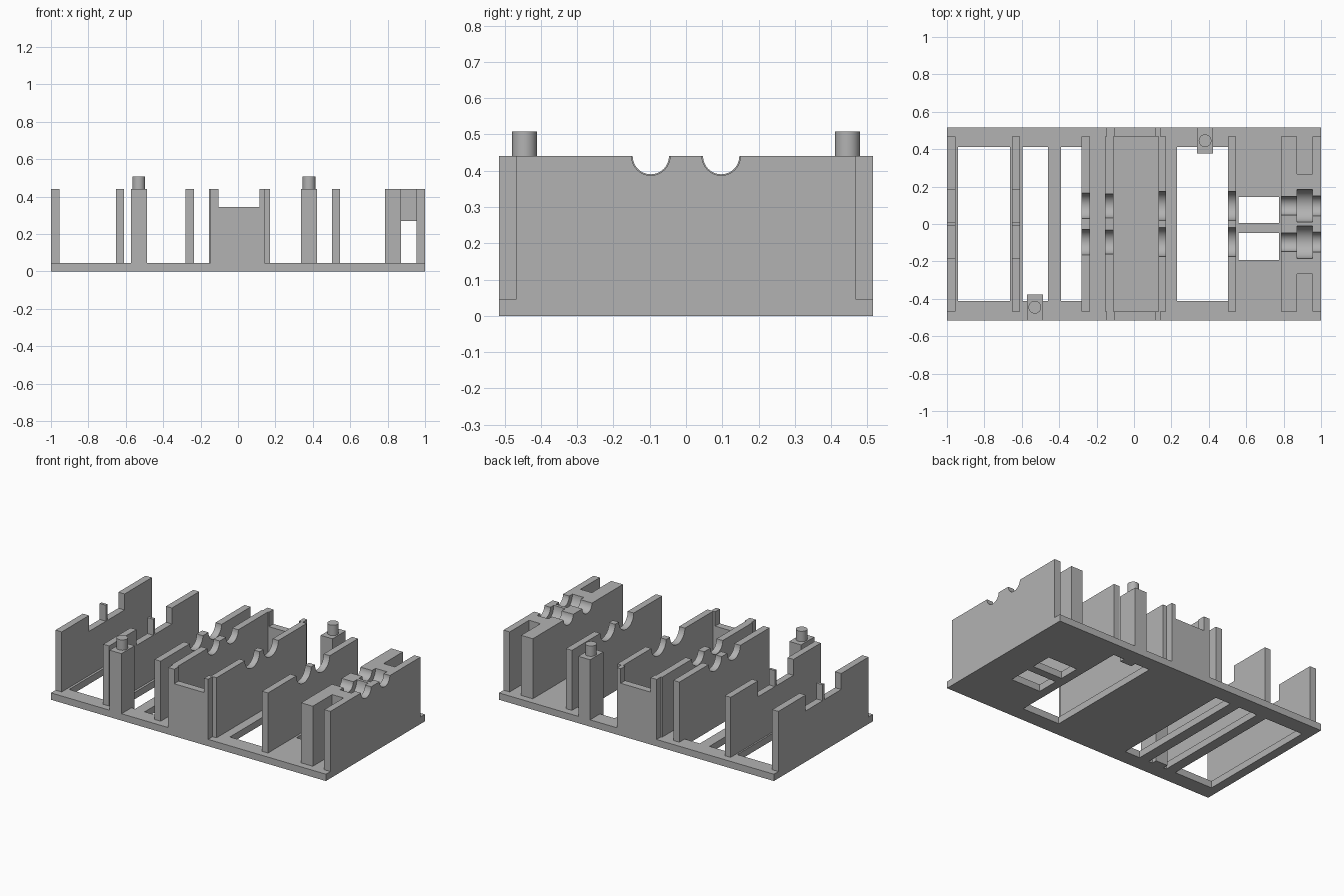
import bpy, bmesh, math
from mathutils import Vector

if "Cube" in bpy.data.objects:
    bpy.data.objects.remove(bpy.data.objects["Cube"], do_unlink=True)

# One plain grey plastic
grey = bpy.data.materials.new("grey plastic")
grey.use_nodes = True
grey.diffuse_color = (0.45, 0.45, 0.45, 1)
grey.node_tree.nodes["Principled BSDF"].inputs["Base Color"].default_value = (0.45, 0.45, 0.45, 1)

FLOOR, TOP = 0.045, 0.44
WALL_Y, EDGE_Y = 0.468, 0.515
SHAFT_Y = 0.097


def finish(name, bm):
    bmesh.ops.recalc_face_normals(bm, faces=bm.faces)
    mesh = bpy.data.meshes.new(name)
    bm.to_mesh(mesh)
    bm.free()
    mesh.materials.append(grey)
    obj = bpy.data.objects.new(name, mesh)
    bpy.context.collection.objects.link(obj)
    bpy.ops.object.select_all(action='DESELECT')
    obj.select_set(True)
    bpy.context.view_layer.objects.active = obj
    bpy.ops.object.shade_smooth_by_angle(angle=math.radians(30))
    return obj


def extrude(bm, faces, offset):
    geom = bmesh.ops.extrude_face_region(bm, geom=faces)["geom"]
    verts = [g for g in geom if isinstance(g, bmesh.types.BMVert)]
    bmesh.ops.translate(bm, verts=verts, vec=offset)


def prism(name, points, offset):
    """Extrude one closed outline along an offset."""
    bm = bmesh.new()
    face = bm.faces.new([bm.verts.new(p) for p in points])
    extrude(bm, [face], Vector(offset))
    return finish(name, bm)


def box(name, x0, x1, y0, y1, z0, z1):
    return prism(name, [(x0, y0, z0), (x1, y0, z0), (x1, y1, z0), (x0, y1, z0)], (0, 0, z1 - z0))


def cross_wall(name, x0, x1, top_points, half=WALL_Y, z0=FLOOR):
    """Wall across the tray; top_points run along its upper edge from -y to +y."""
    outline = [(half, z0), (-half, z0), (-half, TOP)] + top_points + [(half, TOP)]
    return prism(name, [(x0, y, z) for y, z in outline], (x1 - x0, 0, 0))


def cradles(radius, steps=20):
    """Two half-round shaft seats cut in an upper edge."""
    pts = []
    for c in (-SHAFT_Y, SHAFT_Y):
        for i in range(steps + 1):
            a = math.pi * (1 + i / steps)
            pts.append((c + radius * math.cos(a), TOP + radius * math.sin(a)))
    return pts


# Base plate with rectangular openings
openings = [(-0.94, -0.663, -0.413, 0.413), (-0.595, -0.46, -0.413, 0.413),
            (-0.39, -0.28, -0.413, 0.413), (0.23, 0.502, -0.413, 0.413),
            (0.56, 0.775, 0.005, 0.145), (0.56, 0.775, -0.193, -0.048)]
bm = bmesh.new()
for x0, x1, y0, y1 in [(-1, 1, -EDGE_Y, EDGE_Y)] + openings:
    loop = [bm.verts.new((x, y, 0)) for x, y in ((x0, y0), (x1, y0), (x1, y1), (x0, y1))]
    for i in range(4):
        bm.edges.new((loop[i], loop[(i + 1) % 4]))
bmesh.ops.triangle_fill(bm, use_beauty=True, edges=bm.edges[:], normal=(0, 0, 1))
extrude(bm, bm.faces[:], Vector((0, 0, FLOOR)))
finish("base_plate", bm)

# Stepped walls with a thin centre tab
low, step, tab = 0.335, 0.185, 0.009
tab_edge = [(-step, TOP), (-step, low), (-tab, low), (-tab, TOP),
            (tab, TOP), (tab, low), (step, low), (step, TOP)]
cross_wall("end_tab_wall", -1, -0.955, tab_edge)
cross_wall("inner_tab_wall", -0.653, -0.61, tab_edge)

# Walls with shaft cradles
for name, x0, x1, r in [("first_cradle_wall", -0.28, -0.235, 0.068),
                        ("tank_right_wall", -0.155, -0.11, 0.064),
                        ("tank_left_wall", 0.13, 0.172, 0.077),
                        ("middle_cradle_wall", 0.502, 0.546, 0.077),
                        ("thick_cradle_wall", 0.787, 0.872, 0.05),
                        ("end_cradle_wall", 0.955, 1, 0.053)]:
    cross_wall(name, x0, x1, cradles(r))

# Raised bridge between the two end walls
cross_wall("bearing_bridge", 0.872, 0.955, cradles(0.087), half=0.267, z0=0.27)

# Notched panels closing the centre tank
notch = 0.345
panel = [(-0.147, FLOOR), (0.143, FLOOR), (0.143, TOP), (0.115, TOP),
         (0.115, notch), (-0.103, notch), (-0.103, TOP), (-0.147, TOP)]
for name, y in (("front_tank_panel", -EDGE_Y), ("back_tank_panel", WALL_Y)):
    prism(name, [(x, y, z) for x, z in panel], (0, EDGE_Y - WALL_Y, 0))

# Locating posts with round pins
for name, x, side in (("front", -0.53, -1), ("back", 0.38, 1)):
    ys = sorted((side * 0.378, side * EDGE_Y))
    box(name + "_post", x - 0.043, x + 0.043, ys[0], ys[1], 0, TOP)
    ring = [(x + 0.034 * math.cos(a), side * 0.445 + 0.034 * math.sin(a), TOP)
            for a in (math.tau * i / 32 for i in range(32))]
    prism(name + "_pin", ring, (0, 0, 0.068))
